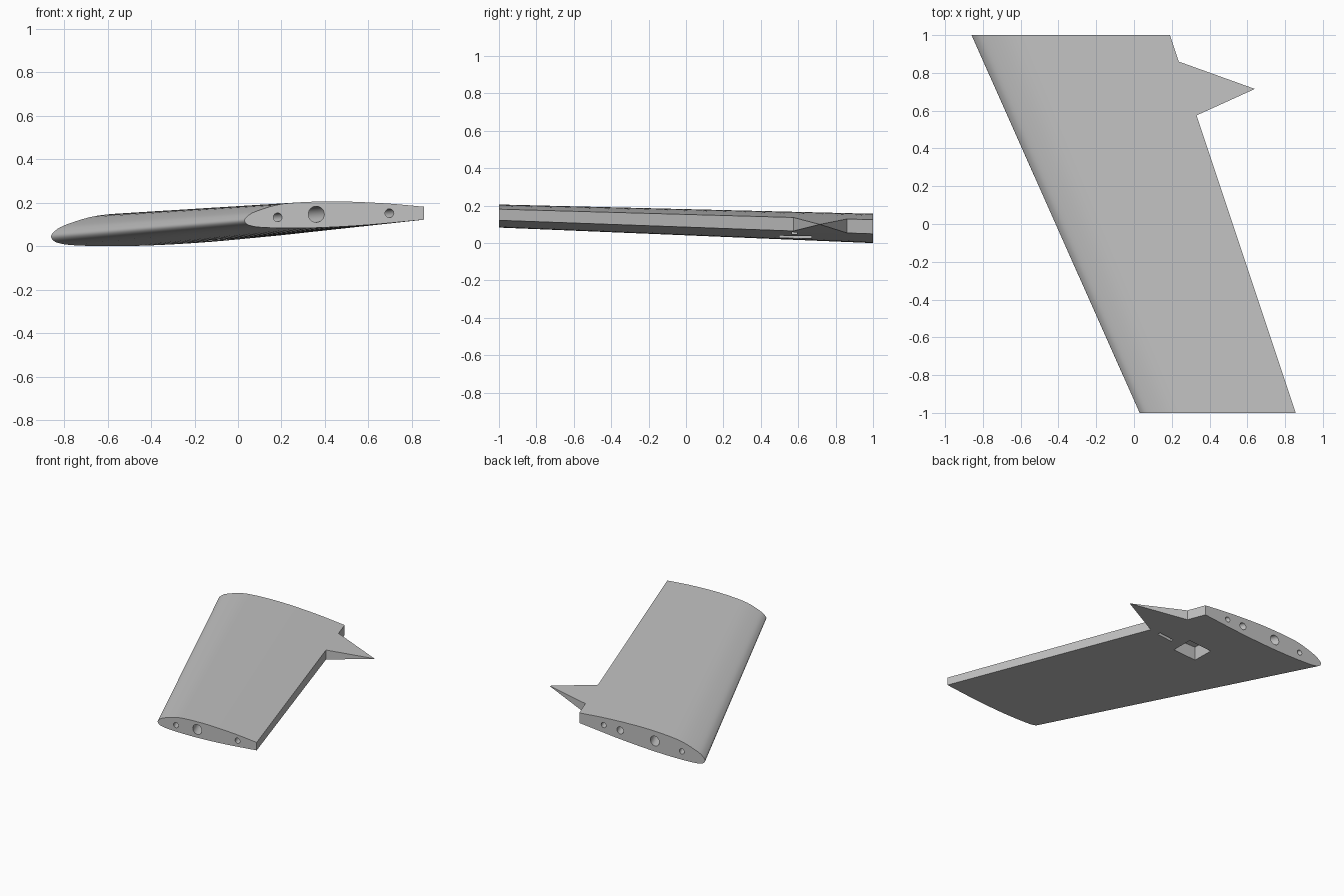
import bpy, bmesh, math
from mathutils import Vector

cube = bpy.data.objects.get("Cube")
if cube:
    bpy.data.objects.remove(cube, do_unlink=True)

grey = bpy.data.materials.new("plain_grey")
grey.use_nodes = True
colour = (0.54, 0.54, 0.54, 1)
grey.diffuse_color = colour
grey.node_tree.nodes["Principled BSDF"].inputs["Base Color"].default_value = colour

# Aerofoil section on a unit chord, from upper trailing edge round the nose
KEYS = [(1, .119), (.8, .137), (.6, .147), (.45, .149), (.28, .142), (.17, .127),
        (.055, .09), (.012, .062), (0, .042), (.012, .023), (.04, .012),
        (.1, .004), (.25, 0), (.45, .004), (.7, .019), (1, .047)]


def smooth_path(keys, steps=4):
    """Catmull-Rom curve through the key points."""
    p = [Vector(k) for k in keys]
    p = [2 * p[0] - p[1]] + p + [2 * p[-1] - p[-2]]
    out = []
    for a, b, c, d in zip(p, p[1:], p[2:], p[3:]):
        for i in range(steps):
            t = i / steps
            out.append(b + (c - a) * t / 2 + (2 * a - 5 * b + 4 * c - d) * t * t / 2
                       + (3 * b - a - 3 * c + d) * t ** 3 / 2)
    return out + [p[-2]]


def on_wing(t, h, y):
    """Point at chord fraction t and height h (in chords) at span position y."""
    f = (1 - y) / 2
    nose = -0.86 + 0.89 * f
    chord = 1.05 - 0.224 * f
    return Vector((nose + t * chord, y, 0.083 * f + h * chord))


def add_object(name, bm):
    bmesh.ops.recalc_face_normals(bm, faces=bm.faces)
    mesh = bpy.data.meshes.new(name)
    bm.to_mesh(mesh)
    bm.free()
    mesh.materials.append(grey)
    ob = bpy.data.objects.new(name, mesh)
    bpy.context.collection.objects.link(ob)
    return ob


# Wing panel: lofted sections, with the trailing edge drawn out to a pointed horn
section = smooth_path(KEYS)
bm = bmesh.new()
rings = [[bm.verts.new(on_wing(p.x, p.y, y)) for p in section]
         for y in (1, 0.86, 0.575, -1)]
horn_tip = bm.verts.new((0.64, 0.715, 0.1))
for k, (r, s) in enumerate(zip(rings, rings[1:])):
    for i in range(len(r) - 1):
        bm.faces.new((r[i], r[i + 1], s[i + 1], s[i]))
    edge = (r[-1], r[0], s[0], s[-1])
    if k == 1:
        for a, b in zip(edge, edge[1:] + edge[:1]):
            bm.faces.new((a, b, horn_tip))
    else:
        bm.faces.new(edge)
bm.faces.new(rings[0])
bm.faces.new(rings[-1])
wing = add_object("wing_panel", bm)


def tube(name, t, h, radius, y_end):
    """Round cutter following the wing sweep from the root to y_end."""
    bm = bmesh.new()
    ends = []
    for y in (1.05, y_end):
        c = on_wing(t, h, y)
        ends.append([bm.verts.new(c + Vector((radius * math.cos(a), 0, radius * math.sin(a))))
                     for a in (math.tau * i / 24 for i in range(24))])
    r, s = ends
    for i in range(24):
        j = (i + 1) % 24
        bm.faces.new((r[i], r[j], s[j], s[i]))
    bm.faces.new(r)
    bm.faces.new(s)
    return add_object(name, bm)


def block(name, centre, size):
    bm = bmesh.new()
    bmesh.ops.create_cube(bm, size=1)
    for v in bm.verts:
        v.co = Vector(centre) + Vector(a * b for a, b in zip(v.co, size))
    return add_object(name, bm)


# Spar holes, cable hole, servo pocket and linkage slot
cutters = [
    tube("front_pin_hole", 0.185, 0.060, 0.02, -1.05),
    tube("spar_hole", 0.40, 0.077, 0.037, -1.05),
    tube("rear_pin_hole", 0.807, 0.083, 0.02, -1.05),
    tube("cable_hole", 0.675, 0.080, 0.027, 0.6),
    block("servo_pocket", (-0.04, 0.585, 0.03), (0.19, 0.17, 0.2)),
    block("linkage_slot", (0.2, 0.58, 0.03), (0.12, 0.025, 0.12)),
]
bpy.context.view_layer.objects.active = wing
for cutter in cutters:
    cutter.hide_render = True
    mod = wing.modifiers.new(cutter.name, 'BOOLEAN')
    mod.operation = 'DIFFERENCE'
    mod.solver = 'EXACT'
    mod.object = cutter
    bpy.ops.object.modifier_apply(modifier=mod.name)
    bpy.data.objects.remove(cutter, do_unlink=True)

# Smooth skin with crisp edges
bpy.ops.object.select_all(action='DESELECT')
wing.select_set(True)
bpy.ops.object.shade_smooth_by_angle(angle=math.radians(30))
